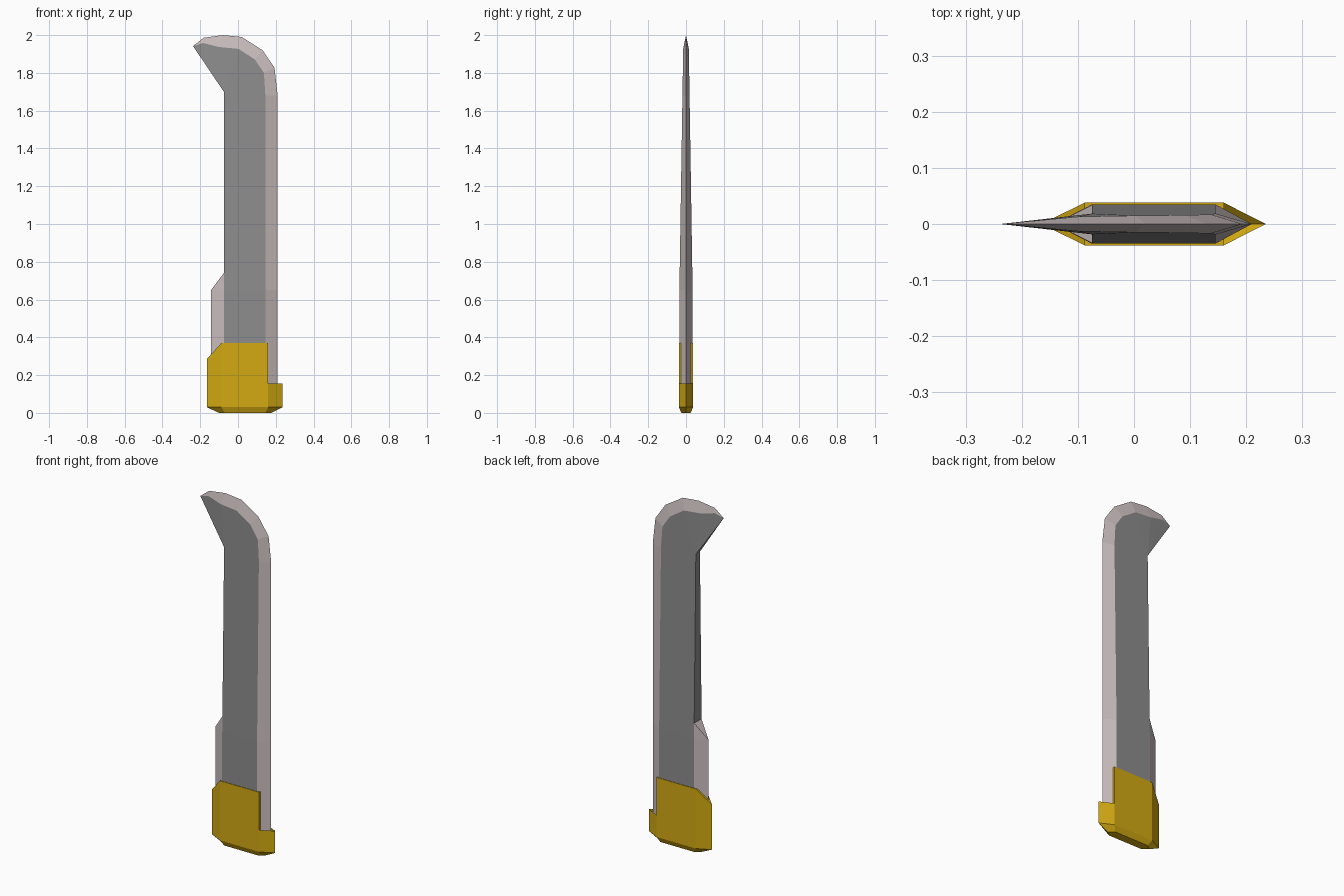
import bpy

if "Cube" in bpy.data.objects:
    bpy.data.objects.remove(bpy.data.objects["Cube"])


def material(name, rgb):
    m = bpy.data.materials.new(name)
    m.diffuse_color = (*rgb, 1)
    m.use_nodes = True
    m.node_tree.nodes["Principled BSDF"].inputs["Base Color"].default_value = m.diffuse_color
    return m


STEEL = material("grey steel", (0.27, 0.27, 0.27))
EDGE = material("pale edge steel", (0.60, 0.52, 0.52))
GOLD = material("gold", (0.65, 0.40, 0.006))


class Part:
    """Collects points and faces, sharing points that coincide."""

    def __init__(self):
        self.ids, self.faces, self.mats = {}, [], []

    def face(self, points, mat=0):
        f = []
        for p in points:
            i = self.ids.setdefault(tuple(round(c, 5) for c in p), len(self.ids))
            if i not in f:
                f.append(i)
        if len(f) > 2:
            self.faces.append(f)
            self.mats.append(mat)

    def both(self, points, mat=0):
        """Face on the front side plus its mirror on the back side."""
        self.face(points, mat)
        self.face([(x, -y, z) for x, y, z in reversed(points)], mat)

    def build(self, name, materials):
        me = bpy.data.meshes.new(name)
        me.from_pydata(list(self.ids), [], self.faces)
        for m in materials:
            me.materials.append(m)
        me.polygons.foreach_set("material_index", self.mats)
        ob = bpy.data.objects.new(name, me)
        bpy.context.collection.objects.link(ob)
        return ob


# Blade: flat sides (0) with bevelled cutting edge (1)
def half(x, z):
    """Half thickness: tapers upward and to nothing at the hook tip."""
    t = 0.035 - 0.0165 * max(0, z - 0.65) / 1.05
    return min(t, 0.0155 * max(0, x + 0.238) / 0.165) if z > 1.75 else t


def side(x, z):
    return (x, -half(x, z), z)


def mid(x, z):
    return (x, 0, z)


blade = Part()
LOW, SHOULDER, NOTCH, BEND = 0.1, 0.65, 0.74, 1.70
BACK, FLAT, CUT, HEEL = -0.075, 0.145, 0.21, -0.143
TIP = mid(-0.238, 1.942)

# straight part: side faces and bevel
flat = [(BACK, LOW), (FLAT, LOW), (FLAT, SHOULDER), (BACK, SHOULDER)]
blade.both([side(*p) for p in flat])
blade.both([side(BACK, SHOULDER), side(FLAT, SHOULDER), side(FLAT, 1.68),
            side(BACK, BEND), side(BACK, NOTCH)])

# curved head: inner line of the bevel and outer cutting line
inner = [(FLAT, LOW), (FLAT, SHOULDER), (FLAT, 1.68), (0.137, 1.80), (0.09, 1.87),
         (0.003, 1.927), (-0.10, 1.937), (-0.185, 1.958)]
outer = [(CUT, LOW), (CUT, SHOULDER), (CUT, 1.68), (0.193, 1.828), (0.13, 1.92),
         (0.02, 1.99), (-0.08, 2.0), (-0.182, 1.986)]
ins = [side(*p) for p in inner] + [TIP]
outs = [mid(*p) for p in outer] + [TIP]
for i in range(len(ins) - 1):
    blade.both([ins[i], outs[i], outs[i + 1], ins[i + 1]], 1)
    if i > 1:
        blade.both([side(BACK, BEND), ins[i], ins[i + 1]])

# spine: lower bevelled heel, notch, flat back and underside of the hook
heel_low, heel_top = mid(HEEL, LOW), mid(HEEL, SHOULDER)
blade.both([heel_low, side(BACK, LOW), side(BACK, SHOULDER), heel_top], 1)
blade.both([heel_top, side(BACK, SHOULDER), side(BACK, NOTCH)], 1)


def flip(p):
    return (p[0], -p[1], p[2])


n, b = side(BACK, NOTCH), side(BACK, BEND)
blade.face([heel_top, n, flip(n)], 1)
blade.face([n, b, flip(b), flip(n)])
blade.face([b, TIP, flip(b)])
cap = [heel_low, side(BACK, LOW), side(FLAT, LOW), mid(CUT, LOW)]
blade.face([cap[0], flip(cap[1]), flip(cap[2]), cap[3], cap[2], cap[1]])
blade.build("blade", [STEEL, EDGE])

# Guard: six-sided collar with chamfered foot and stepped top
guard = Part()


def ring(z, l=-0.165, a=-0.088, c=0.16, r=0.235, w=0.038):
    return [(l, 0, z), (a, -w, z), (c, -w, z), (r, 0, z)]


foot = ring(0, -0.10, -0.07, 0.145, 0.175, 0.024)
base, step = ring(0.03), ring(0.155)
for low, high in ((foot, base), (base, step)):
    for i in range(3):
        guard.both([low[i], low[i + 1], high[i + 1], high[i]])
guard.face([foot[0], flip(foot[1]), flip(foot[2]), foot[3], foot[2], foot[1]])
left, a, c = (-0.165, 0, 0.285), (-0.088, -0.038, 0.37), (0.16, -0.038, 0.37)
guard.both([step[0], step[1], a, left])
guard.both([step[1], step[2], c, a])
guard.face([left, a, flip(a)])
guard.face([a, c, flip(c), flip(a)])
guard.face([step[2], flip(step[2]), flip(c), c])
guard.face([step[2], step[3], flip(step[3])])
guard.build("guard", [GOLD])
